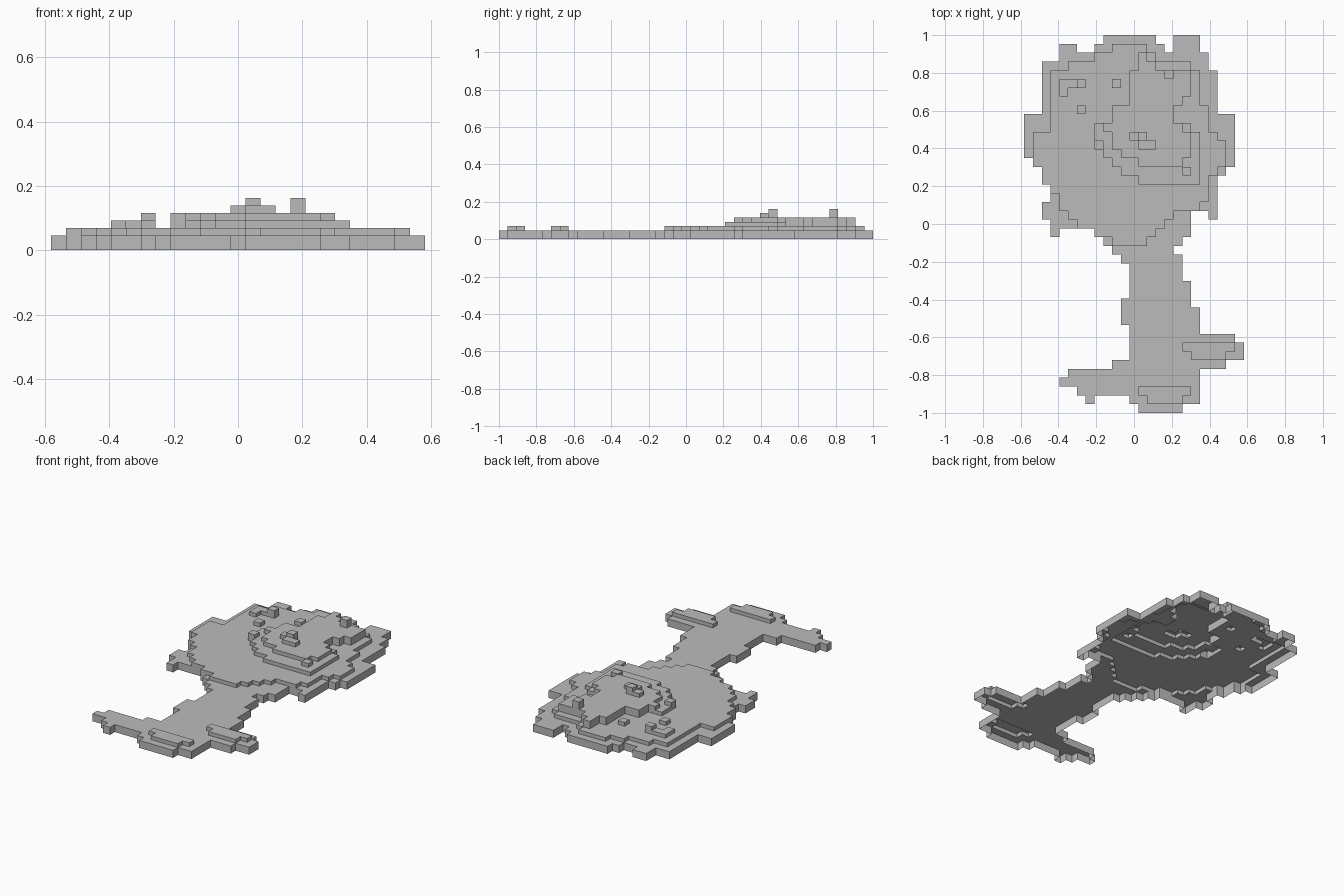
import bpy, bmesh

if "Cube" in bpy.data.objects:
    bpy.data.objects.remove(bpy.data.objects["Cube"])

ROWS, COLS = 43, 25
CELL = 2 / ROWS          # one square block
STEP = CELL / 2          # height of one terrace

grey = bpy.data.materials.new("plain_grey")
grey.use_nodes = True
colour = (0.5, 0.5, 0.5, 1)
grey.diffuse_color = colour
grey.node_tree.nodes["Principled BSDF"].inputs["Base Color"].default_value = colour

relief = {}              # (column, row) -> (terrace level, part name)


def terrace(name, level, first_row, spans):
    """Stack spans (first column, end column, row count) from the back to the front."""
    row = first_row
    for start, end, count in spans:
        for r in range(row, row + count):
            for c in range(start, end):
                relief[c, r] = (level, name)
        row += count


def block(name, level, column, row, width=1):
    terrace(name, level, row, [(column, column + width, 1)])


# Leafy crown: broad bottom terrace with its ragged edge
terrace("crown_base", 2, 0, [
    (9, 15, 1), (8, 16, 1), (4, 21, 1), (2, 21, 1), (2, 22, 5), (0, 24, 5),
    (1, 24, 1), (2, 23, 1), (2, 22, 1), (3, 22, 2), (2, 22, 1), (2, 19, 1),
    (3, 19, 1), (8, 19, 1)])
terrace("crown_base", 2, 0, [(17, 20, 2)])
block("crown_base", 2, 4, 1, 2)
block("crown_base", 2, 21, 20)
block("crown_base", 2, 3, 22)

# Trunk and spreading roots
terrace("trunk", 2, 23, [
    (9, 18, 1), (10, 17, 1), (11, 18, 1), (12, 18, 2), (12, 19, 2),
    (11, 19, 1), (11, 20, 2), (12, 20, 1)])
terrace("roots", 2, 34, [
    (12, 24, 1), (12, 25, 2), (10, 23, 1), (5, 20, 1), (4, 20, 1),
    (6, 20, 1), (12, 20, 1), (13, 18, 1)])
block("roots", 2, 7, 41)

# Raised caps on the roots
terrace("side_root_cap", 3, 35, [(18, 24, 1), (19, 23, 1)])
terrace("front_root_cap", 3, 40, [(13, 19, 1), (14, 18, 1)])

# Crown middle terrace
terrace("crown_middle", 3, 1, [
    (10, 14, 1), (8, 15, 1), (5, 19, 1), (3, 20, 2), (3, 20, 2), (3, 21, 3),
    (1, 22, 1), (1, 23, 3), (2, 22, 1), (2, 21, 1), (3, 21, 1), (4, 21, 1),
    (4, 20, 1), (5, 17, 1), (6, 16, 1), (8, 15, 1), (10, 14, 1)])

# Crown upper terraces, with a bay on the left side
terrace("crown_upper", 4, 2, [
    (13, 14, 1), (13, 15, 1), (12, 19, 3), (12, 18, 1), (10, 17, 2),
    (8, 19, 1), (8, 20, 2), (9, 20, 1), (10, 20, 1), (11, 20, 1), (13, 20, 1)])
terrace("crown_top", 5, 2, [
    (13, 14, 1), (13, 15, 1), (12, 19, 3), (12, 18, 1), (10, 17, 2),
    (9, 18, 1), (10, 19, 2), (11, 19, 1), (13, 18, 1), (18, 19, 1)])

# Small leaf blocks on the crown
block("leaf_block_corner", 4, 4, 5, 2)
block("leaf_block_corner", 4, 4, 6)
block("leaf_block_corner", 5, 6, 5)
block("leaf_block_back", 4, 10, 5)
block("leaf_block_side", 4, 6, 8)
block("leaf_block_edge", 5, 8, 12)
block("leaf_peak", 6, 12, 11, 2)
block("leaf_peak", 6, 13, 12, 2)
block("leaf_peak", 7, 13, 11)
block("leaf_post", 7, 16, 4)


def build(name):
    """Skin one part: level tops and outer walls, open underneath."""
    bm = bmesh.new()

    def face(points):
        bm.faces.new([bm.verts.new(p) for p in points])

    for (c, r), (level, part) in relief.items():
        if part != name:
            continue
        x0, y1 = (c - COLS / 2) * CELL, 1 - r * CELL
        x1, y0 = x0 + CELL, y1 - CELL
        z = level * STEP
        corners = [(x0, y0), (x1, y0), (x1, y1), (x0, y1)]
        face([(x, y, z) for x, y in corners])
        for i, (dc, dr) in enumerate([(0, 1), (1, 0), (0, -1), (-1, 0)]):
            low = relief.get((c + dc, r + dr), (0, ""))[0] * STEP
            if low < z:
                a, b = corners[i], corners[(i + 1) % 4]
                face([(*a, low), (*b, low), (*b, z), (*a, z)])
    bmesh.ops.remove_doubles(bm, verts=bm.verts, dist=CELL / 100)
    mesh = bpy.data.meshes.new(name)
    bm.to_mesh(mesh)
    bm.free()
    mesh.materials.append(grey)
    bpy.context.collection.objects.link(bpy.data.objects.new(name, mesh))


for part_name in sorted({part for level, part in relief.values()}):
    build(part_name)
